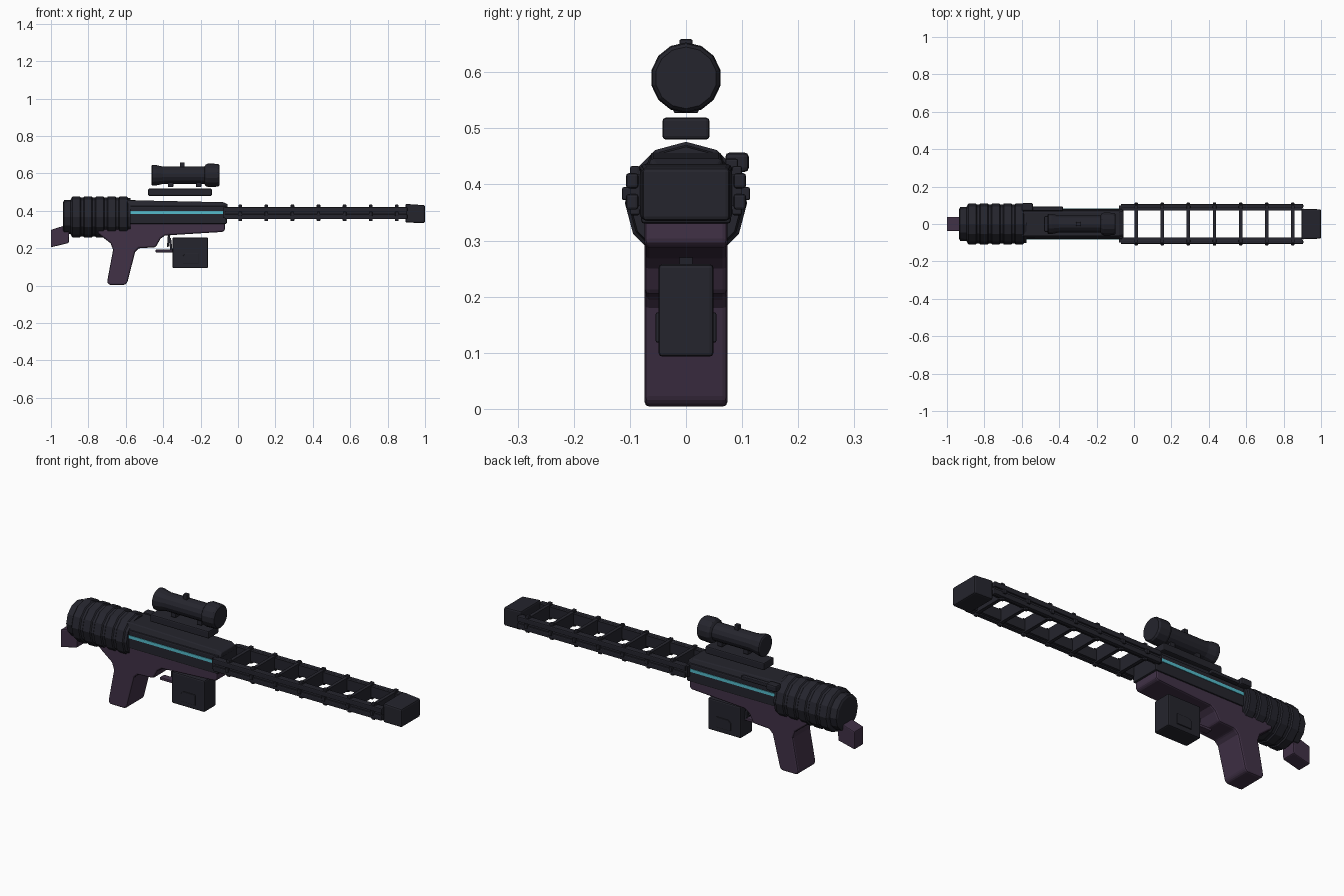
import bpy, bmesh, math
from mathutils import Matrix

cube = bpy.data.objects.get("Cube")
if cube:
    bpy.data.objects.remove(cube, do_unlink=True)


def material(name, rgb):
    m = bpy.data.materials.new(name)
    m.use_nodes = True
    m.diffuse_color = (*rgb, 1)
    bsdf = next(n for n in m.node_tree.nodes if n.type == 'BSDF_PRINCIPLED')
    bsdf.inputs["Base Color"].default_value = (*rgb, 1)
    bsdf.inputs["Roughness"].default_value = 0.7
    return m


DARK = material("dark gunmetal", (0.018, 0.018, 0.026))
PURPLE = material("dusky purple", (0.052, 0.031, 0.062))
CYAN = material("cyan glow", (0.09, 0.5, 0.6))


def finish(name, bm, mat, bevel=0.0):
    bmesh.ops.recalc_face_normals(bm, faces=bm.faces)
    mesh = bpy.data.meshes.new(name)
    bm.to_mesh(mesh)
    bm.free()
    mesh.materials.append(mat)
    ob = bpy.data.objects.new(name, mesh)
    bpy.context.collection.objects.link(ob)
    if bevel:
        mod = ob.modifiers.new("soft edges", 'BEVEL')
        mod.width, mod.segments, mod.limit_method = bevel, 2, 'ANGLE'
        mod.angle_limit = math.radians(35)
    return ob


def box(name, x, y, z, mat=DARK, bevel=0.0):
    """Box from (min, max) pairs."""
    bm = bmesh.new()
    size = Matrix.Diagonal((x[1] - x[0], y[1] - y[0], z[1] - z[0], 1))
    mid = Matrix.Translation((sum(x) / 2, sum(y) / 2, sum(z) / 2))
    bmesh.ops.create_cube(bm, size=1, matrix=mid @ size)
    return finish(name, bm, mat, bevel)


def slab(name, outline, y0, y1, mat, bevel=0.0):
    """Side outline (x, z) extruded across y."""
    bm = bmesh.new()
    face = bm.faces.new([bm.verts.new((x, y0, z)) for x, z in outline])
    new = bmesh.ops.extrude_face_region(bm, geom=[face])["geom"]
    bmesh.ops.translate(bm, vec=(0, y1 - y0, 0),
                        verts=[v for v in new if isinstance(v, bmesh.types.BMVert)])
    return finish(name, bm, mat, bevel)


def lathe(name, profile, z, sides, mat=DARK):
    """(x, radius) profile turned around a lengthwise axis."""
    bm = bmesh.new()
    rings = []
    for x, r in profile:
        angles = [2 * math.pi * i / sides for i in range(sides)]
        rings.append([bm.verts.new((x, r * math.sin(a), z + r * math.cos(a))) for a in angles])
    for a, b in zip(rings, rings[1:]):
        for i in range(sides):
            j = (i + 1) % sides
            bm.faces.new((a[i], a[j], b[j], b[i]))
    bm.faces.new(rings[0])
    bm.faces.new(rings[-1])
    return finish(name, bm, mat)


def loft(name, sections, mat=DARK, bevel=0.0):
    """Upright trapezoids: (x, bottom z, top z, bottom half width, top half width)."""
    bm = bmesh.new()
    loops = [[bm.verts.new((x, y, z)) for y, z in ((-wb, z0), (wb, z0), (wt, z1), (-wt, z1))]
             for x, z0, z1, wb, wt in sections]
    for a, b in zip(loops, loops[1:]):
        for i in range(4):
            j = (i + 1) % 4
            bm.faces.new((a[i], a[j], b[j], b[i]))
    bm.faces.new(loops[0])
    bm.faces.new(loops[-1])
    return finish(name, bm, mat, bevel)


# Receiver and its tapered top cover
box("receiver", (-0.6, -0.06), (-0.08, 0.08), (0.33, 0.425), DARK, 0.006)
loft("receiver_cover", [(-0.6, 0.41, 0.457, 0.079, 0.062),
                        (-0.08, 0.41, 0.446, 0.079, 0.062),
                        (-0.055, 0.41, 0.435, 0.075, 0.055)], DARK, 0.004)

# Ribbed power drum at the rear
profile = [(-0.935, 0.08), (-0.93, 0.09), (-0.895, 0.092)]
for i in range(5):
    start = -0.89 + i * 0.063
    profile += [(start, 0.103), (start + 0.005, 0.109), (start + 0.045, 0.109),
                (start + 0.05, 0.103)]
profile.append((-0.575, 0.1))
lathe("ribbed_drum", profile, 0.367, 12)

# Side glow strips, rails and rail clamps
rung_positions = [0.012 + 0.1395 * i for i in range(7)]
for label, s in (("front", -1), ("back", 1)):
    def span(a, b):
        return tuple(sorted((s * a, s * b)))
    box(f"{label}_glow_strip", (-0.575, -0.07), span(0.078, 0.083), (0.384, 0.4), CYAN)
    box(f"{label}_rail_core", (-0.08, 0.9), span(0.072, 0.1), (0.362, 0.418))
    for level, z in (("lower", (0.355, 0.383)), ("upper", (0.393, 0.42))):
        box(f"{label}_{level}_rail", (-0.07, 0.905), span(0.085, 0.107), z, DARK, 0.005)
    for x in rung_positions:
        box(f"{label}_rail_clamp", (x - 0.01, x + 0.01), span(0.082, 0.1), (0.345, 0.433),
            DARK, 0.004)
        box(f"{label}_clamp_bolt", (x - 0.009, x + 0.009), span(0.09, 0.114), (0.372, 0.395),
            DARK, 0.003)

# Cross plates between rails, muzzle
for x in rung_positions:
    box("rail_cross_plate", (x - 0.009, x + 0.009), (-0.09, 0.09), (0.355, 0.425))
loft("muzzle_block", [(0.895, 0.337, 0.437, 0.082, 0.082),
                      (1.0, 0.335, 0.43, 0.078, 0.078)], DARK, 0.008)

# Stock, grip and fore end
slab("grip_body", [(-0.07, 0.34), (-0.07, 0.295), (-0.085, 0.287), (-0.39, 0.268),
                   (-0.415, 0.25), (-0.44, 0.205), (-0.53, 0.2), (-0.55, 0.18),
                   (-0.592, 0.015), (-0.605, 0.004), (-0.69, 0.004), (-0.7, 0.02),
                   (-0.668, 0.19), (-0.68, 0.225), (-0.75, 0.28), (-0.75, 0.34)],
     -0.074, 0.074, PURPLE, 0.01)
slab("rear_butt", [(-1.0, 0.298), (-0.9, 0.33), (-0.905, 0.228), (-1.0, 0.205)],
     -0.038, 0.038, PURPLE, 0.005)

# Trigger guard
box("trigger_guard_bar", (-0.44, -0.345), (-0.018, 0.018), (0.178, 0.192), PURPLE, 0.003)
slab("trigger_guard_front", [(-0.37, 0.255), (-0.358, 0.255), (-0.35, 0.185), (-0.362, 0.185)],
     -0.018, 0.018, DARK)
slab("trigger", [(-0.375, 0.27), (-0.362, 0.27), (-0.37, 0.21), (-0.38, 0.205)],
     -0.012, 0.012, DARK)

# Magazine with raised side panels
box("magazine", (-0.35, -0.16), (-0.049, 0.049), (0.093, 0.258), DARK, 0.007)
slab("magazine_panel", [(-0.295, 0.118), (-0.21, 0.118), (-0.21, 0.172), (-0.28, 0.172),
                        (-0.295, 0.158)], -0.054, 0.054, DARK, 0.003)

# Charging handle on the back side
box("charging_handle", (-0.6, -0.54), (0.07, 0.112), (0.422, 0.457), DARK, 0.008)
box("charging_rod", (-0.55, -0.38), (0.07, 0.093), (0.428, 0.446), DARK, 0.004)

# Scope with mount
box("scope_mount_rail", (-0.48, -0.14), (-0.042, 0.042), (0.48, 0.519), DARK, 0.006)
lathe("scope_tube", [(-0.462, 0.05), (-0.458, 0.056), (-0.44, 0.055), (-0.4, 0.046),
                     (-0.18, 0.046), (-0.172, 0.058), (-0.16, 0.063), (-0.108, 0.061),
                     (-0.1, 0.055)], 0.59, 14)
for x in (-0.36, -0.21):
    box("scope_foot", (x - 0.014, x + 0.014), (-0.022, 0.022), (0.527, 0.555), DARK, 0.003)
box("scope_knob", (-0.31, -0.286), (-0.012, 0.012), (0.63, 0.659), DARK, 0.004)
